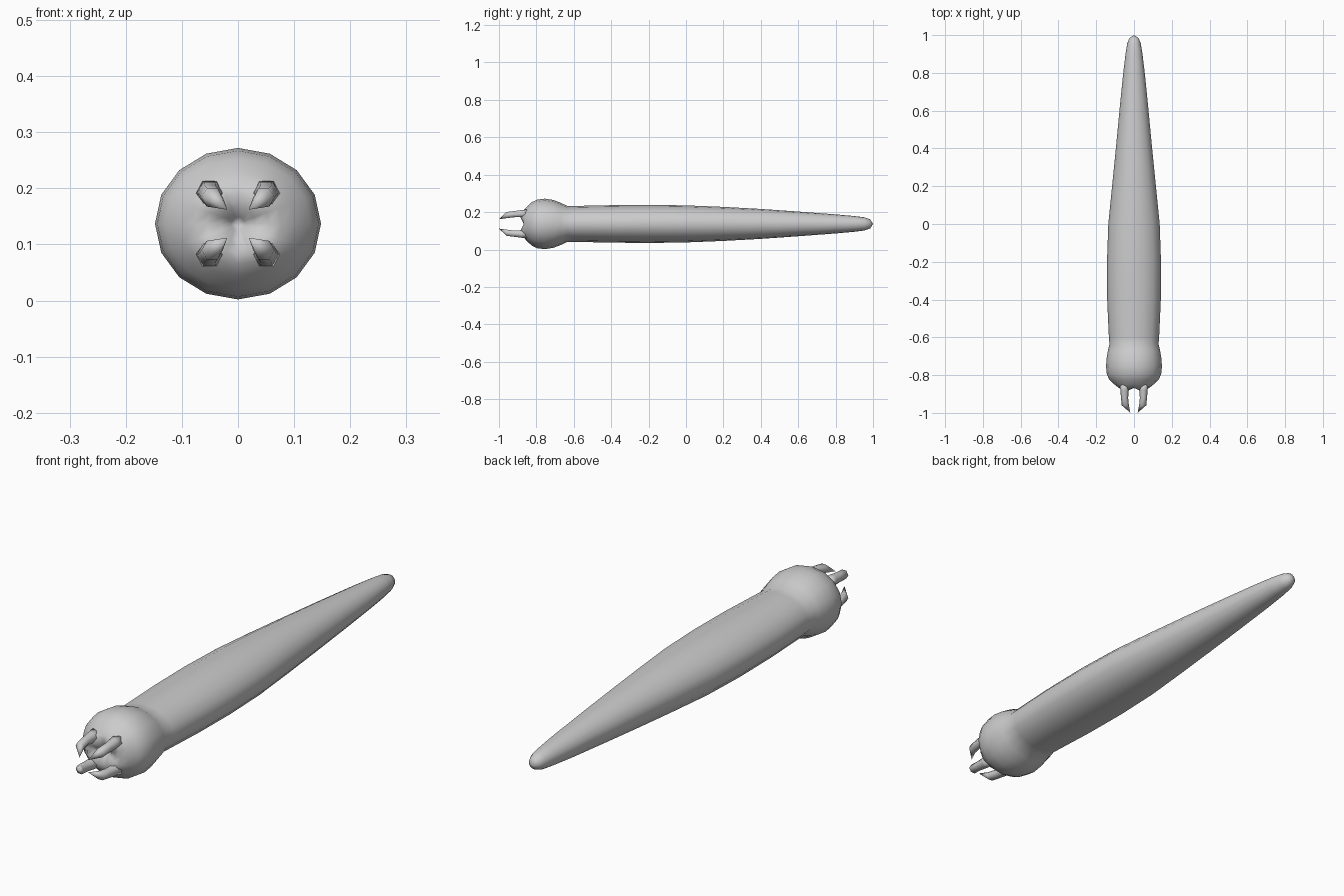
import bpy, bmesh, math
from mathutils import Vector

if "Cube" in bpy.data.objects:
    bpy.data.objects.remove(bpy.data.objects["Cube"])

CZ = 0.137   # height of the body axis
SIDES = 16

skin = bpy.data.materials.new("pale grey")
skin.diffuse_color = (0.6, 0.6, 0.6, 1)
skin.use_nodes = True
skin.node_tree.nodes["Principled BSDF"].inputs["Base Color"].default_value = skin.diffuse_color


def loft(name, rings, start=None, end=None):
    """Skin a list of vertex rings, closing each end at a point."""
    bm = bmesh.new()
    loops = [[bm.verts.new(p) for p in ring] for ring in rings]
    n = len(loops[0])
    for a, b in zip(loops, loops[1:]):
        for i in range(n):
            bm.faces.new((a[i], a[(i + 1) % n], b[(i + 1) % n], b[i]))
    for loop, tip in ((loops[0], start), (loops[-1], end)):
        if tip is None:
            bm.faces.new(loop)
        else:
            v = bm.verts.new(tip)
            for i in range(n):
                bm.faces.new((loop[i], loop[(i + 1) % n], v))
    bmesh.ops.recalc_face_normals(bm, faces=bm.faces)
    me = bpy.data.meshes.new(name)
    bm.to_mesh(me)
    bm.free()
    me.materials.append(skin)
    ob = bpy.data.objects.new(name, me)
    bpy.context.collection.objects.link(ob)
    for p in me.polygons:
        p.use_smooth = True
    return ob


def body_ring(y, rx, rz, bulge=0.0):
    """Elliptical ring; bulge pushes the diagonals forward under the fangs."""
    ring = []
    for i in range(SIDES):
        a = 2 * math.pi * i / SIDES
        d = math.sin(2 * a) ** 2
        ring.append((rx * math.cos(a), y - bulge * d, CZ + rz * math.sin(a)))
    return ring


# Head and tapering body: y, half width, half height, diagonal bulge
profile = [
    (-0.850, 0.012, 0.012, 0.0), (-0.862, 0.030, 0.030, 0.012),
    (-0.868, 0.055, 0.052, 0.018), (-0.868, 0.078, 0.072, 0.012),
    (-0.850, 0.103, 0.092, 0.004), (-0.825, 0.130, 0.116, 0.0),
    (-0.795, 0.144, 0.130, 0.0), (-0.755, 0.148, 0.135, 0.0),
    (-0.710, 0.145, 0.128, 0.0), (-0.670, 0.138, 0.113, 0.0),
    (-0.635, 0.130, 0.096, 0.0), (-0.600, 0.133, 0.096, 0.0),
    (-0.400, 0.142, 0.100, 0.0), (-0.200, 0.143, 0.102, 0.0),
    (0.000, 0.136, 0.099, 0.0), (0.200, 0.116, 0.091, 0.0),
    (0.400, 0.096, 0.080, 0.0), (0.600, 0.077, 0.066, 0.0),
    (0.800, 0.057, 0.051, 0.0), (0.900, 0.045, 0.042, 0.0),
    (0.955, 0.036, 0.035, 0.0), (0.985, 0.024, 0.024, 0.0),
]
loft("body", [body_ring(*p) for p in profile],
     start=(0, -0.835, CZ), end=(0, 1.0, CZ))

# Four fangs around the mouth, hooked inward at the tips
fang_path = [(-0.850, 0.050, 0.054, 0.026), (-0.880, 0.050, 0.055, 0.022),
             (-0.920, 0.050, 0.052, 0.019), (-0.960, 0.046, 0.047, 0.019)]
for sx, side in ((-1, "left"), (1, "right")):
    for sz, level in ((-1, "lower"), (1, "upper")):
        rings = []
        for y, x, z, r in fang_path:
            rings.append([(sx * (x + r * math.cos(k * math.pi / 3)), y,
                           CZ + sz * (z + r * math.sin(k * math.pi / 3)))
                          for k in range(6)])
        loft(f"{level}_{side}_fang", rings,
             end=(sx * 0.019, -1.0, CZ + sz * 0.025))
